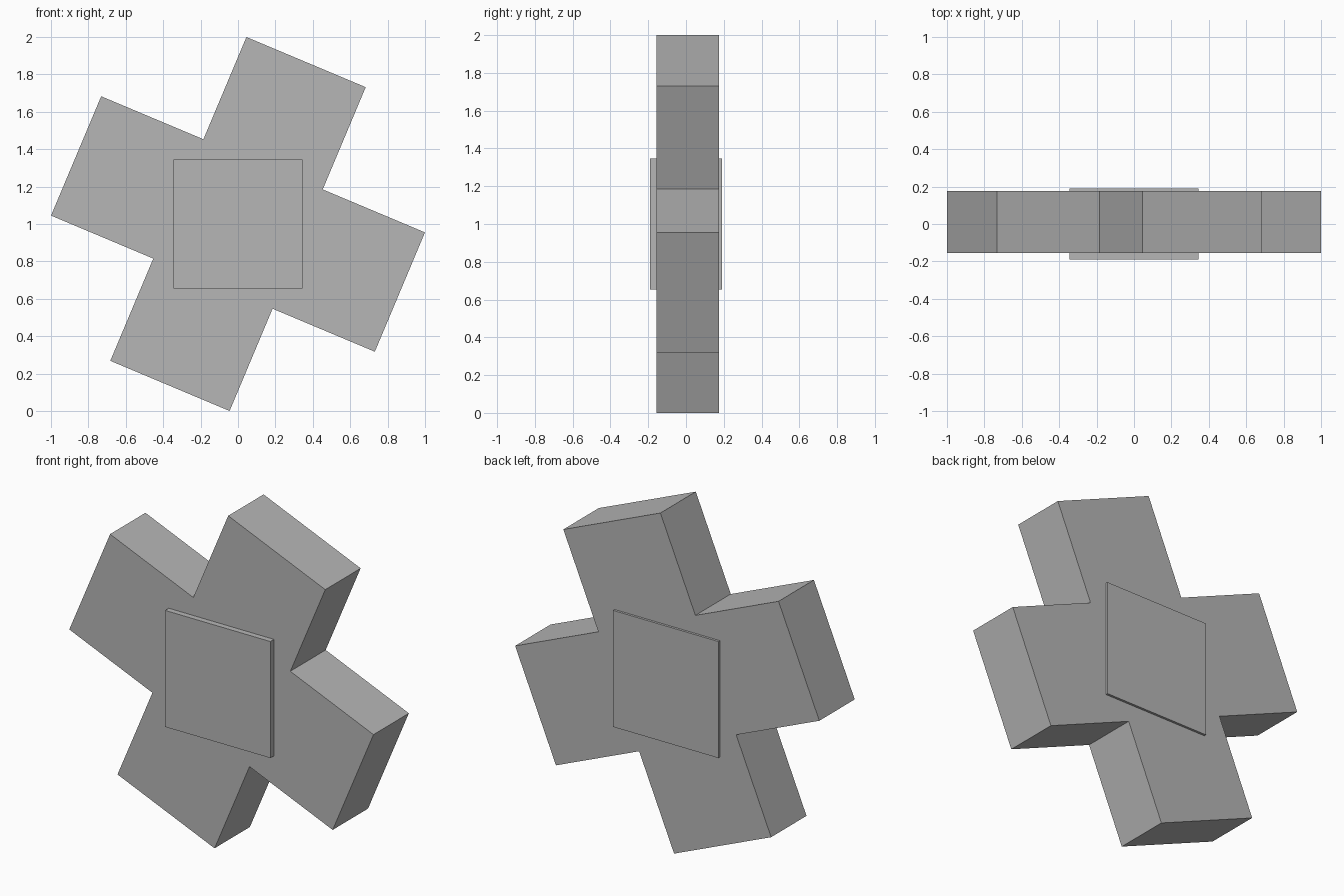
import bpy
import bmesh
from math import radians
from mathutils import Matrix, Vector

if "Cube" in bpy.data.objects:
    bpy.data.objects.remove(bpy.data.objects["Cube"], do_unlink=True)

grey = bpy.data.materials.new("plain_grey")
grey.use_nodes = True
colour = (0.47, 0.47, 0.47, 1)
grey.diffuse_color = colour
grey.node_tree.nodes["Principled BSDF"].inputs["Base Color"].default_value = colour

HALF_WIDTH, ARM_REACH = 0.346, 0.939
CENTRE = Vector((0, 0, 1))


def prism(name, outline, front, back, tilt=0):
    """Extrude an x-z outline from front to back, tilted about its centre."""
    bm = bmesh.new()
    face = bm.faces.new([bm.verts.new((x, front, z)) for x, z in outline])
    extruded = bmesh.ops.extrude_face_region(bm, geom=[face])["geom"]
    moved = [g for g in extruded if isinstance(g, bmesh.types.BMVert)]
    bmesh.ops.translate(bm, verts=moved, vec=(0, back - front, 0))
    bmesh.ops.recalc_face_normals(bm, faces=bm.faces)
    bm.transform(Matrix.Translation(CENTRE) @ Matrix.Rotation(radians(tilt), 4, "Y"))
    mesh = bpy.data.meshes.new(name)
    bm.to_mesh(mesh)
    bm.free()
    mesh.materials.append(grey)
    obj = bpy.data.objects.new(name, mesh)
    bpy.context.collection.objects.link(obj)
    return obj


# Four-armed cross: one arm's corners repeated by quarter turns
w, r = HALF_WIDTH, ARM_REACH
cross = []
arm = [(-w, w), (-w, r), (w, r)]
for _ in range(4):
    cross += arm
    arm = [(z, -x) for x, z in arm]
prism("cross_block", cross, -0.156, 0.176, tilt=22.8)

# Upright square hub showing through both faces
prism("centre_hub", [(-w, -w), (w, -w), (w, w), (-w, w)], -0.19, 0.19)
